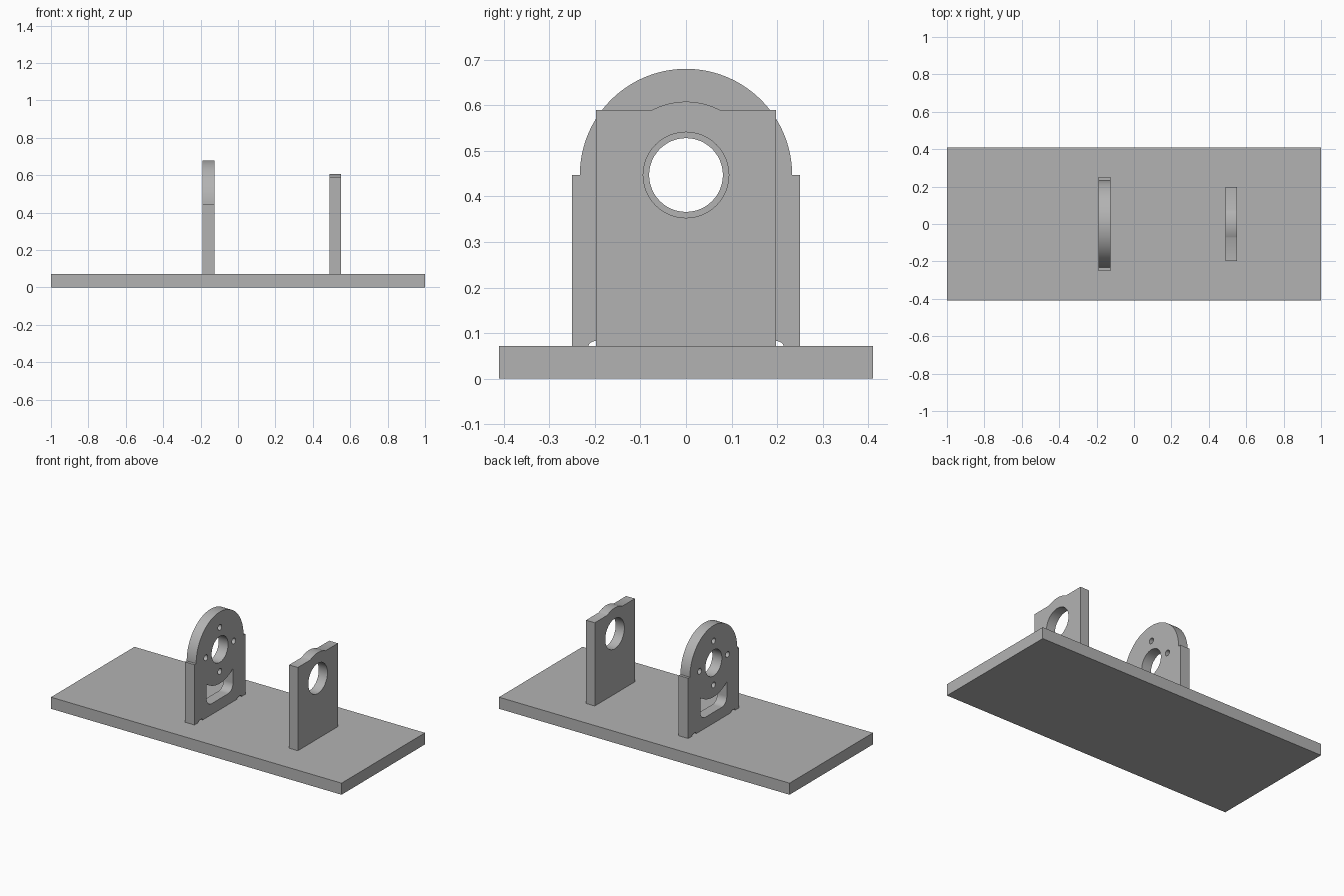
import bpy, bmesh
from math import sin, cos, pi, radians, asin, acos

old = bpy.data.objects.get("Cube")
if old:
    bpy.data.objects.remove(old, do_unlink=True)

# Single grey finish
grey = bpy.data.materials.new("plain_grey")
grey.use_nodes = True
colour = (0.45, 0.45, 0.45, 1)
grey.diffuse_color = colour
grey.node_tree.nodes["Principled BSDF"].inputs["Base Color"].default_value = colour

BASE_TOP = 0.072
AXIS = 0.447      # height of the shared bore axis


def arc(cy, cz, r, start, end, n=16, squash=1.0):
    """Points of an arc in the y-z plane, angles in radians."""
    steps = [start + (end - start) * i / n for i in range(n + 1)]
    return [(cy + r * cos(a), cz + r * squash * sin(a)) for a in steps]


def circle(cy, cz, r, n=48):
    return arc(cy, cz, r, 0, 2 * pi, n)[:-1]


def plate(name, loops, x0, x1):
    """Extrude an outline with holes (first loop outside) along x."""
    curve = bpy.data.curves.new(name + "_profile", "CURVE")
    curve.dimensions = "2D"
    curve.fill_mode = "BOTH"
    curve.extrude = (x1 - x0) / 2
    for loop in loops:
        spline = curve.splines.new("POLY")
        spline.points.add(len(loop) - 1)
        for point, (y, z) in zip(spline.points, loop):
            point.co = (y, z, 0, 1)
        spline.use_cyclic_u = True
    helper = bpy.data.objects.new(name + "_profile", curve)
    bpy.context.collection.objects.link(helper)
    deps = bpy.context.evaluated_depsgraph_get()
    mesh = bpy.data.meshes.new_from_object(helper.evaluated_get(deps))
    bpy.data.objects.remove(helper, do_unlink=True)

    bm = bmesh.new()
    bm.from_mesh(mesh)
    for v in bm.verts:
        y, z, x = v.co
        v.co = (x + (x0 + x1) / 2, y, z)
    bmesh.ops.remove_doubles(bm, verts=bm.verts, dist=1e-5)
    bmesh.ops.recalc_face_normals(bm, faces=bm.faces)
    bm.to_mesh(mesh)
    bm.free()
    mesh.name = name
    mesh.materials.clear()
    mesh.materials.append(grey)
    obj = bpy.data.objects.new(name, mesh)
    bpy.context.collection.objects.link(obj)
    bpy.ops.object.select_all(action="DESELECT")
    obj.select_set(True)
    bpy.context.view_layer.objects.active = obj
    bpy.ops.object.shade_smooth_by_angle(angle=radians(30))
    return obj


# Base plate
plate("base_plate", [[(-0.41, 0), (0.41, 0), (0.41, BASE_TOP), (-0.41, BASE_TOP)]], -1, 1)

# Round-topped mounting bracket with relief notches at its foot
outline = [(-0.25, BASE_TOP)]
for side in (-1, 1):
    outline += arc(side * 0.191, BASE_TOP, 0.023, pi, 0, 12, 0.5)
outline += [(0.25, BASE_TOP), (0.25, AXIS)]
outline += arc(0, AXIS, 0.233, 0, pi, 64)
outline += [(-0.25, AXIS)]

# Window whose top edge follows the bore
half, floor, r = 0.13, 0.14, 0.05
spread = asin(half / 0.212)
window = arc(0, AXIS, 0.212, -pi / 2 + spread, -pi / 2 - spread, 24)
window += arc(-half + r, floor + r, r, pi, 1.5 * pi)
window += arc(half - r, floor + r, r, 1.5 * pi, 2 * pi)

# Bore and four screw holes
holes = [circle(0, AXIS, 0.081), window]
for i in range(4):
    a = i * pi / 2
    holes.append(circle(0.137 * cos(a), AXIS + 0.137 * sin(a), 0.018, 24))
plate("mounting_bracket", [outline] + holes, -0.19, -0.125)

# Square bearing support with a low crown over its bore
top, crown = 0.59, 0.161
edge = acos((top - AXIS) / crown)
support = [(-0.197, BASE_TOP), (0.197, BASE_TOP), (0.197, top)]
support += arc(0, AXIS, crown, pi / 2 - edge, pi / 2 + edge, 24)
support += [(-0.197, top)]
plate("bearing_support", [support, circle(0, AXIS, 0.094)], 0.49, 0.55)
